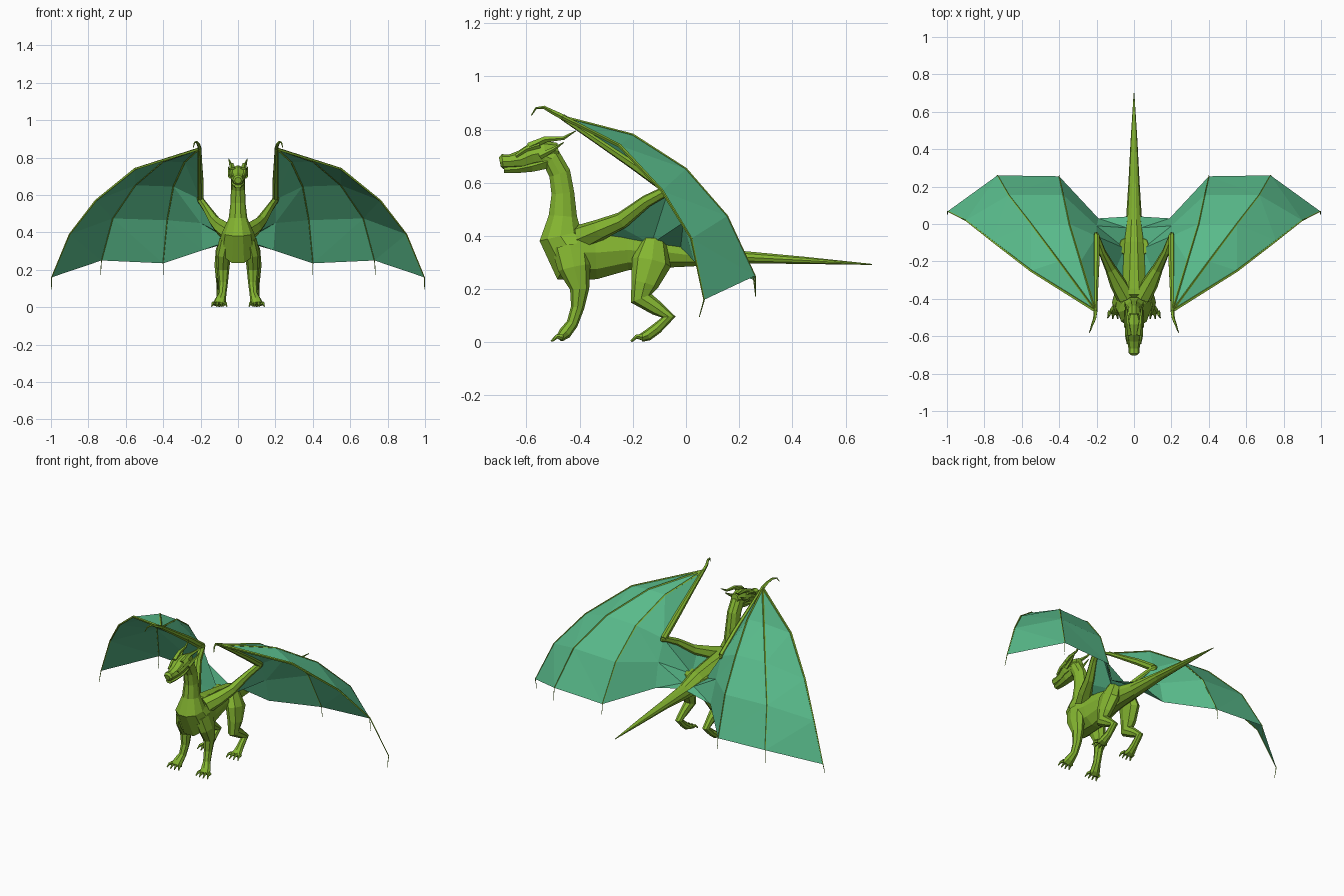
import bpy, bmesh, math
from mathutils import Vector


def material(name, rgb):
    m = bpy.data.materials.new(name)
    m.diffuse_color = (*rgb, 1)
    return m


SKIN = material("green_skin", (0.23, 0.46, 0.03))
WEB = material("teal_membrane", (0.10, 0.50, 0.26))


def finish(name, bm, mat, mirror):
    me = bpy.data.meshes.new(name)
    bm.to_mesh(me)
    bm.free()
    me.materials.append(mat)
    ob = bpy.data.objects.new(name, me)
    bpy.context.collection.objects.link(ob)
    if mirror:
        ob.modifiers.new("mirror", 'MIRROR').use_mirror_merge = False
    return ob


def loft(name, path, n=8, mirror=True):
    """Tube through (x, y, z, half width, half depth) stations."""
    bm = bmesh.new()
    pts = [Vector(p[:3]) for p in path]
    rings = []
    for i, p in enumerate(path):
        a, b = pts[max(i - 1, 0)], pts[min(i + 1, len(pts) - 1)]
        t = Vector((0, 0, 0))
        if i > 0:
            t += (pts[i] - a).normalized()
        if i < len(pts) - 1:
            t += (b - pts[i]).normalized()
        t.normalize()
        u = Vector((1, 0, 0))
        u = (u - t * u.dot(t)).normalized()
        v = t.cross(u)
        rings.append([bm.verts.new(pts[i] + u * p[3] * math.cos(k * math.tau / n)
                                   + v * p[4] * math.sin(k * math.tau / n))
                      for k in range(n)])
    for r, s in zip(rings, rings[1:]):
        for k in range(n):
            bm.faces.new((r[k], r[(k + 1) % n], s[(k + 1) % n], s[k]))
    bm.faces.new(rings[0])
    bm.faces.new(rings[-1])
    bmesh.ops.recalc_face_normals(bm, faces=bm.faces)
    for v in bm.verts:
        v.co.z = max(v.co.z, 0)
    return finish(name, bm, SKIN, mirror)


def taper(name, pts, r0, r1, n=5):
    """Round limb with an evenly shrinking radius."""
    m = len(pts) - 1
    return loft(name, [(*p, r0 + (r1 - r0) * i / m, r0 + (r1 - r0) * i / m)
                       for i, p in enumerate(pts)], n)


def sheet(name, a, b):
    """Membrane panel between two equally long rows of points."""
    bm = bmesh.new()
    va = [bm.verts.new(p) for p in a]
    vb = [bm.verts.new(p) for p in b]
    for i in range(len(a) - 1):
        bm.faces.new((va[i], va[i + 1], vb[i + 1], vb[i]))
    bmesh.ops.remove_doubles(bm, verts=bm.verts, dist=1e-4)
    bmesh.ops.triangulate(bm, faces=bm.faces)
    finish(name, bm, WEB, True)


# Tail, torso and neck in one sweep
loft("body", [(0, y, z, a, b) for y, z, a, b in [
    (.70, .293, .002, .002), (.45, .308, .018, .014), (.22, .32, .03, .024),
    (.02, .327, .043, .044), (-.10, .342, .06, .066), (-.22, .347, .07, .08),
    (-.34, .337, .088, .105), (-.43, .337, .105, .12), (-.472, .40, .085, .085),
    (-.463, .475, .05, .056), (-.463, .56, .04, .045), (-.475, .635, .038, .043),
    (-.505, .69, .038, .042), (-.55, .71, .036, .036)]], 10, False)

# Head with upper skull and lower jaw
loft("head", [(0, y, z, a, b) for y, z, a, b in [
    (-.48, .72, .025, .03), (-.53, .715, .043, .045), (-.58, .705, .046, .043),
    (-.62, .687, .037, .035), (-.665, .68, .03, .026), (-.69, .68, .029, .028),
    (-.70, .678, .018, .018)]], 8, False)
loft("jaw", [(0, y, z, a, b) for y, z, a, b in [
    (-.52, .68, .035, .03), (-.58, .662, .036, .024), (-.64, .65, .027, .016),
    (-.685, .648, .02, .013)]], 6, False)
taper("horn", [(.028, -.59, .735), (.035, -.53, .763), (.041, -.46, .768),
               (.05, -.415, .795)], .017, .002)
taper("cheek_horn", [(.04, -.55, .70), (.046, -.50, .725), (.052, -.46, .752)], .014, .002)
taper("brow", [(.032, -.64, .70), (.038, -.60, .727), (.036, -.55, .742)], .007, .012)

# Legs
loft("front_leg", [
    (.06, -.435, .36, .04, .07), (.078, -.42, .28, .04, .062), (.08, -.4, .2, .033, .036),
    (.079, -.408, .13, .025, .025), (.084, -.428, .07, .022, .022),
    (.095, -.455, .035, .031, .024), (.1, -.475, .016, .034, .016)])
loft("hind_leg", [
    (.045, -.12, .38, .035, .045), (.075, -.13, .3, .045, .075), (.088, -.155, .22, .038, .052),
    (.09, -.168, .165, .03, .042), (.092, -.11, .128, .024, .028), (.094, -.065, .095, .02, .026),
    (.096, -.11, .052, .02, .021), (.1, -.145, .026, .028, .021), (.1, -.17, .016, .034, .015)])
for foot, y in (("front", -.465), ("hind", -.165)):
    for k in range(4):
        s = k - 1.5
        x = .1 + s * .018
        taper(f"{foot}_toe_{k + 1}", [(x, y, .02), (x + s * .005, y - .022, .021),
                                      (x + s * .009, y - .045 + abs(s) * .005, .004)],
              .013, .003)

# Wing bones
wrist = (.205, -.465, .848)
elbow = (.2, -.065, .575)
loft("upper_arm", [
    (.045, -.39, .395, .05, .05), (.085, -.32, .425, .045, .04), (.125, -.24, .46, .03, .032),
    (.17, -.15, .53, .02, .024), (.2, -.07, .572, .018, .02), (.203, -.045, .575, .008, .01)], 7)
loft("forearm", [
    (*elbow, .018, .022), (.2, -.2, .672, .017, .02), (.203, -.34, .765, .013, .015),
    (*wrist, .01, .012)], 7)
taper("wing_thumb", [wrist, (.21, -.505, .868), (.222, -.535, .884), (.232, -.565, .88),
                     (.24, -.582, .853)], .011, .002)

# Fingers fan out from the wrist
f1 = [wrist, (.55, -.25, .74), (.76, -.09, .57), (.9, .02, .39), (.996, .068, .16)]
f2 = [wrist, (.4, -.2, .78), (.55, 0, .652), (.67, .155, .475), (.73, .26, .25)]
f3 = [wrist, (.285, -.2, .775), (.345, 0, .645), (.378, .155, .465), (.4, .255, .235)]
tips = [(.998, .05, .095), (.735, .262, .172), (.4, .262, .172)]
for k, (f, tip) in enumerate(zip((f1, f2, f3), tips)):
    taper(f"wing_finger_{k + 1}", f + [tip], .0085 if k == 0 else .006, .0015, 4)

# Wing membrane panels
inner = [wrist, (.202, -.26, .71), elbow, (.2, -.01, .45), (.19, .03, .305)]
flank = [(.06, -.3, .405), (.05, -.13, .37), (.03, .04, .35)]
sheet("outer_membrane", f1, f2)
sheet("middle_membrane", f2, f3)
sheet("inner_membrane", f3, inner)
sheet("body_membrane", [(.11, -.27, .445), elbow, inner[3], inner[4]],
      [flank[0], flank[1], (.04, -.02, .358), flank[2]])
